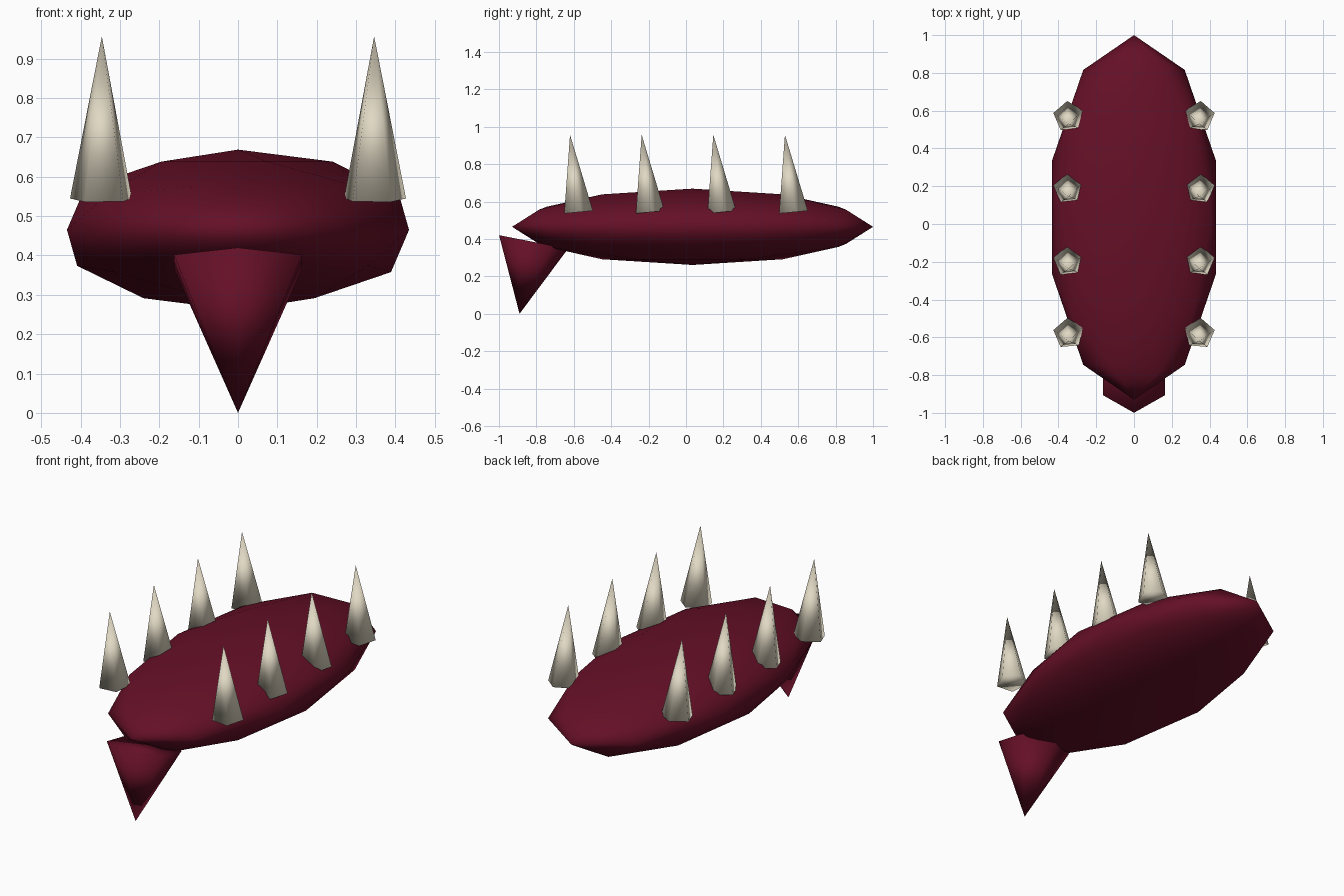
import bpy
from math import radians
from mathutils import Matrix, Vector

cube = bpy.data.objects.get("Cube")
if cube:
    bpy.data.objects.remove(cube, do_unlink=True)


def make_material(name, rgb):
    mat = bpy.data.materials.new(name)
    mat.use_nodes = True
    mat.diffuse_color = (*rgb, 1)
    bsdf = next(n for n in mat.node_tree.nodes if n.type == 'BSDF_PRINCIPLED')
    bsdf.inputs["Base Color"].default_value = (*rgb, 1)
    bsdf.inputs["Roughness"].default_value = 0.8
    return mat


crimson = make_material("dark crimson", (0.13, 0.005, 0.02))
bone = make_material("bone", (0.75, 0.69, 0.55))


def finish(name, mat):
    obj = bpy.context.object
    obj.name = obj.data.name = name
    obj.data.materials.append(mat)
    bpy.ops.object.shade_smooth()
    return obj


def cone_between(name, mat, base, tip, radius, sides, spin):
    """Cone from base centre to tip, tilted only about x, spun about its axis."""
    base, tip = Vector(base), Vector(tip)
    axis = tip - base
    bpy.ops.mesh.primitive_cone_add(vertices=sides, radius1=radius, radius2=0,
                                    depth=axis.length)
    obj = finish(name, mat)
    tilt = Vector((0, 0, 1)).rotation_difference(axis).to_matrix().to_4x4()
    obj.matrix_world = (Matrix.Translation((base + tip) / 2) @ tilt
                        @ Matrix.Rotation(spin, 4, 'Z'))
    return obj


# Flattened, faceted body
bpy.ops.mesh.primitive_ico_sphere_add(subdivisions=2, radius=1)
body = finish("body", crimson)
body.scale = (0.457, 0.965, 0.204)
body.location = (0, 0.035, 0.465)

# Downward-pointing beak under the front
cone_between("beak", crimson, (0, -0.815, 0.384), (0, -0.89, 0), 0.188, 6, 0)

# Two rows of forward-leaning back spikes
for side, label in ((1, "left"), (-1, "right")):
    for i in range(4):
        y = -0.58 + 0.383 * i
        cone_between(f"{label}_spike_{i + 1}", bone,
                     (side * 0.346, y, 0.543), (side * 0.346, y - 0.04, 0.957),
                     0.083, 5, radians(-5 * side))
